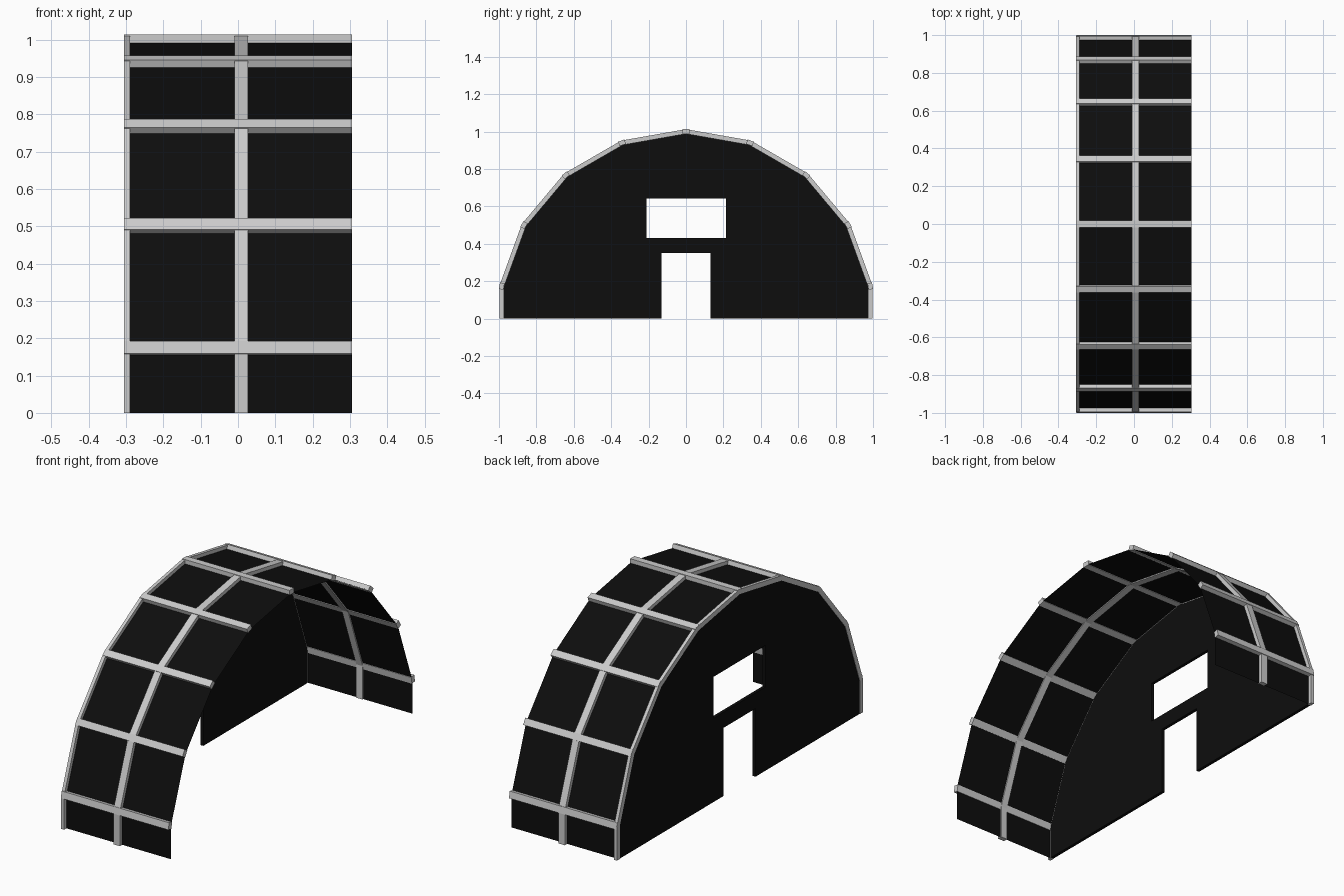
import bpy
import bmesh
import math

if "Cube" in bpy.data.objects:
    bpy.data.objects.remove(bpy.data.objects["Cube"])

R_OUT, R_IN, R_SKIN = 1.013, 0.988, 0.994
X0, X1 = -0.306, 0.305
BAR_W = 0.035

black = bpy.data.materials.new("black_cover")
black.diffuse_color = (0.004, 0.004, 0.004, 1)
black.use_nodes = True
black.node_tree.nodes["Principled BSDF"].inputs["Base Color"].default_value = black.diffuse_color


def arch(r):
    """Arch profile in (y, z): upper half of an 18-sided ring with straight feet."""
    pts = [(r * math.sin(math.radians(a)), r * math.cos(math.radians(a)))
           for a in range(-80, 81, 20)]
    return [(pts[0][0], 0)] + pts + [(pts[-1][0], 0)]


def finish(name, bm, mat=None):
    me = bpy.data.meshes.new(name)
    bmesh.ops.recalc_face_normals(bm, faces=bm.faces)
    bm.to_mesh(me)
    bm.free()
    ob = bpy.data.objects.new(name, me)
    bpy.context.collection.objects.link(ob)
    if mat:
        me.materials.append(mat)
    return ob


def prism(name, outline, x0, x1, mat=None):
    """Extrude a (y, z) outline along x."""
    bm = bmesh.new()
    face = bm.faces.new([bm.verts.new((x0, y, z)) for y, z in outline])
    ext = bmesh.ops.extrude_face_region(bm, geom=[face])
    verts = [g for g in ext["geom"] if isinstance(g, bmesh.types.BMVert)]
    bmesh.ops.translate(bm, verts=verts, vec=(x1 - x0, 0, 0))
    return finish(name, bm, mat)


# Arched ribs: a half-width one at the closed end, a full one in the middle
for name, a, b in (("end_rib", X0, -0.289), ("middle_rib", -0.01, 0.027)):
    prism(name, arch(R_OUT) + arch(R_IN)[::-1], a, b)

# Lengthwise purlins at every bend of the arch
for i, deg in enumerate(range(-80, 81, 20)):
    t = math.radians(deg)
    s, c = math.sin(t), math.cos(t)
    h = BAR_W / 2
    outline = [(r * s + w * c, r * c - w * s)
               for r, w in ((R_IN, -h), (R_OUT, -h), (R_OUT, h), (R_IN, h))]
    prism(f"purlin_{i + 1}", outline, X0 + 0.001, X1)

# Thin cover sheet stretched along the arch
bm = bmesh.new()
rows = [(bm.verts.new((X0 + 0.002, y, z)), bm.verts.new((X1, y, z)))
        for y, z in arch(R_SKIN)]
for (a, b), (d, e) in zip(rows, rows[1:]):
    bm.faces.new((a, b, e, d))
finish("cover_sheet", bm, black)

# End wall outline with the doorway notched into its lower edge
door = [(0.13, 0), (0.13, 0.35), (-0.13, 0.35), (-0.13, 0)]
wall = prism("end_wall", arch(R_IN + 0.002) + door, -0.304, -0.288, black)

# Window opening
cutter = prism("window_cutter",
               [(-0.21, 0.43), (0.213, 0.43), (0.213, 0.643), (-0.21, 0.643)],
               -0.4, -0.2)
cutter.hide_render = True
cutter.hide_viewport = True
cut = wall.modifiers.new("window", "BOOLEAN")
cut.operation = "DIFFERENCE"
cut.solver = "EXACT"
cut.object = cutter
